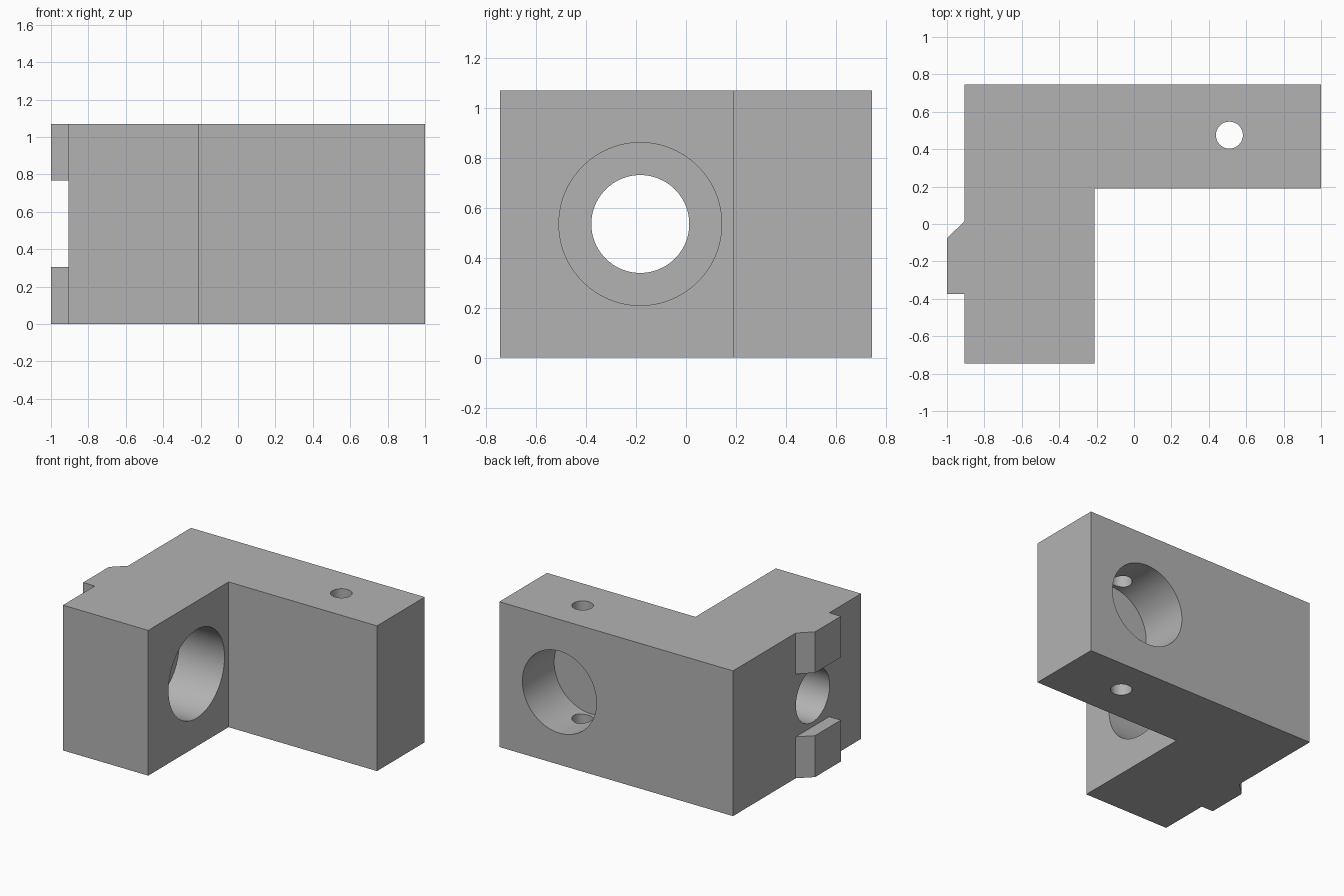
import bpy, bmesh, math
from mathutils import Matrix, Vector

cube = bpy.data.objects.get("Cube")
if cube:
    bpy.data.objects.remove(cube, do_unlink=True)

HEIGHT = 1.07
MID = HEIGHT / 2
WALL_X = -0.905     # outer side wall carrying the locating tabs
INNER_X = -0.21     # inner face of the short arm
BACK_Y = 0.745
BORE_DEPTH = 0.37

grey = bpy.data.materials.new("plain grey")
grey.use_nodes = True
colour = (0.45, 0.45, 0.45, 1)
grey.diffuse_color = colour
grey.node_tree.nodes["Principled BSDF"].inputs["Base Color"].default_value = colour


def make_object(name, bm):
    bmesh.ops.recalc_face_normals(bm, faces=bm.faces)
    mesh = bpy.data.meshes.new(name)
    bm.to_mesh(mesh)
    bm.free()
    mesh.materials.append(grey)
    obj = bpy.data.objects.new(name, mesh)
    bpy.context.collection.objects.link(obj)
    return obj


def prism(name, outline, z0, z1):
    bm = bmesh.new()
    base = bm.faces.new([bm.verts.new((x, y, z0)) for x, y in outline])
    top = bmesh.ops.extrude_face_region(bm, geom=[base])["geom"]
    verts = [v for v in top if isinstance(v, bmesh.types.BMVert)]
    bmesh.ops.translate(bm, verts=verts, vec=(0, 0, z1 - z0))
    return make_object(name, bm)


def rod(name, start, end, radius):
    a, b = Vector(start), Vector(end)
    turn = (b - a).to_track_quat("Z", "Y").to_matrix().to_4x4()
    bm = bmesh.new()
    bmesh.ops.create_cone(bm, cap_ends=True, segments=96, radius1=radius,
                          radius2=radius, depth=(b - a).length,
                          matrix=Matrix.Translation((a + b) / 2) @ turn)
    return make_object(name, bm)


def cut(target, cutter):
    cutter.hide_render = True
    mod = target.modifiers.new("cut", "BOOLEAN")
    mod.operation = "DIFFERENCE"
    mod.solver = "EXACT"
    mod.object = cutter
    bpy.context.view_layer.objects.active = target
    bpy.ops.object.modifier_apply(modifier=mod.name)
    bpy.data.objects.remove(cutter, do_unlink=True)


# L-shaped block with the chamfered locating rib on its side
block = prism("angle_block", [
    (WALL_X, -BACK_Y), (INNER_X, -BACK_Y), (INNER_X, 0.19), (1, 0.19),
    (1, BACK_Y), (WALL_X, BACK_Y), (WALL_X, 0.015), (-1, -0.075),
    (-1, -0.375), (WALL_X, -0.375)], 0, HEIGHT)

# Gap that splits the rib into an upper and a lower tab
cut(block, prism("tab_gap", [(-1.1, -0.5), (WALL_X, -0.5),
                             (WALL_X, 0.1), (-1.1, 0.1)], 0.305, 0.768))

# Counterbored hole through the short arm
arm_y = -0.183
cut(block, rod("counterbore", (INNER_X - BORE_DEPTH, arm_y, MID),
               (0, arm_y, MID), 0.326))
cut(block, rod("through_hole", (-1.2, arm_y, MID), (0, arm_y, MID), 0.196))

# Blind bore in the back of the long arm, crossed by a vertical pin hole
bore_x = 0.51
cut(block, rod("blind_bore", (bore_x, BACK_Y - BORE_DEPTH, MID),
               (bore_x, 1, MID), 0.302))
cut(block, rod("pin_hole", (bore_x, 0.475, -0.2),
               (bore_x, 0.475, HEIGHT + 0.2), 0.072))

# Smooth bore walls with crisp edges
bpy.ops.object.select_all(action="DESELECT")
block.select_set(True)
bpy.context.view_layer.objects.active = block
bpy.ops.object.shade_smooth_by_angle(angle=math.radians(30))
